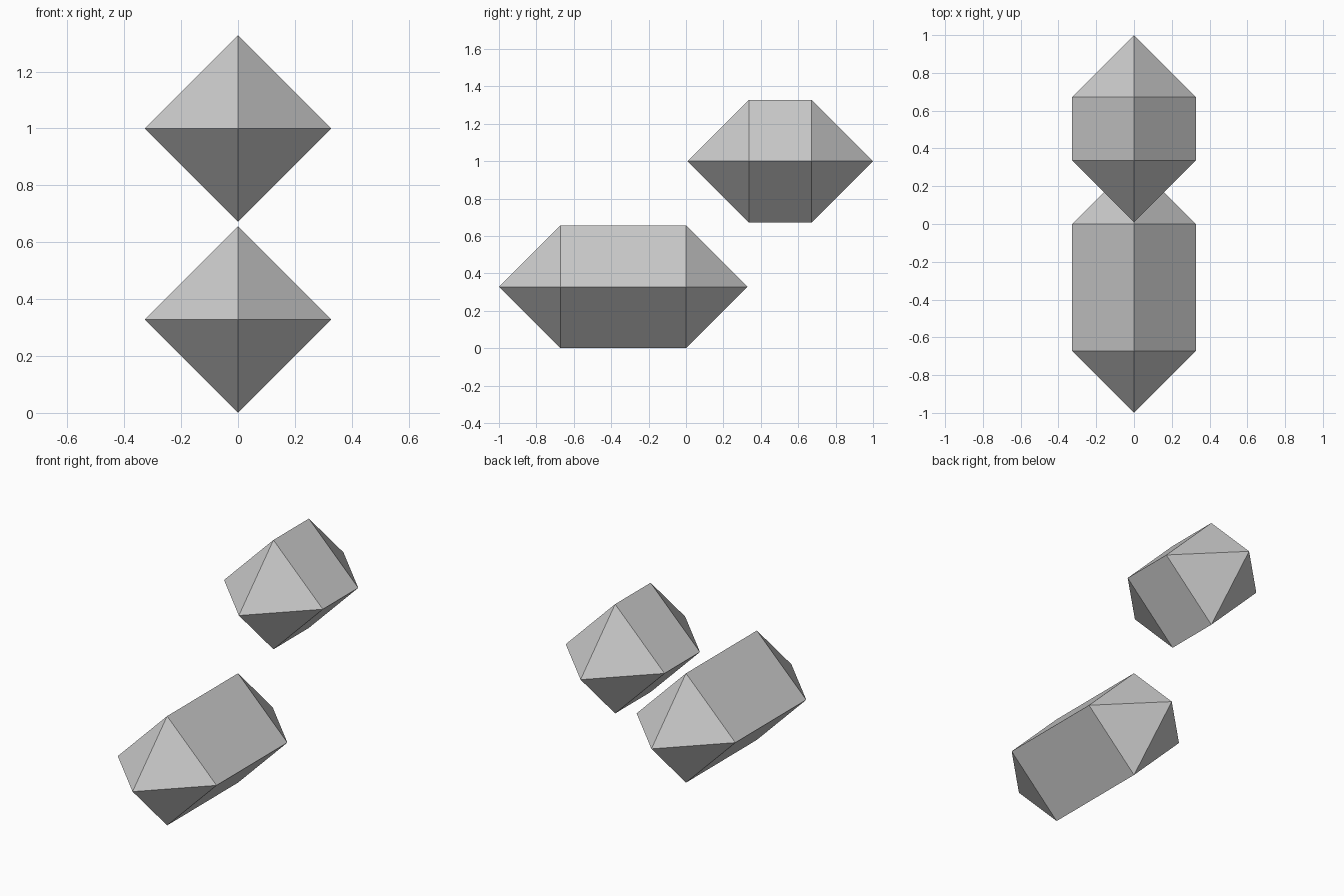
import bpy
import bmesh
from math import cos, sin, pi

if "Cube" in bpy.data.objects:
    bpy.data.objects.remove(bpy.data.objects["Cube"], do_unlink=True)

# One plain grey for both crystals
grey = bpy.data.materials.new("light grey")
grey.use_nodes = True
color = (0.6, 0.6, 0.6, 1)
grey.diffuse_color = color
grey.node_tree.nodes["Principled BSDF"].inputs["Base Color"].default_value = color

RADIUS = 0.328


def crystal(name, y, z, half_ridge):
    """Square prism on edge along y, with a pyramid on each end."""
    bm = bmesh.new()
    back, front = [
        [bm.verts.new((RADIUS * cos(i * pi / 2), end * half_ridge, RADIUS * sin(i * pi / 2)))
         for i in range(4)]
        for end in (1, -1)
    ]
    back_tip = bm.verts.new((0, half_ridge + RADIUS, 0))
    front_tip = bm.verts.new((0, -half_ridge - RADIUS, 0))
    for i in range(4):
        j = (i + 1) % 4
        bm.faces.new((back[i], back[j], front[j], front[i]))
        bm.faces.new((back[i], back[j], back_tip))
        bm.faces.new((front[i], front[j], front_tip))
    bmesh.ops.recalc_face_normals(bm, faces=bm.faces[:])
    mesh = bpy.data.meshes.new(name)
    bm.to_mesh(mesh)
    bm.free()
    mesh.materials.append(grey)
    obj = bpy.data.objects.new(name, mesh)
    obj.location = (0, y, z)
    bpy.context.collection.objects.link(obj)


# Long crystal on the ground, short one above and behind it
crystal("lower_long_crystal", -0.336, RADIUS, 0.336)
crystal("upper_short_crystal", 0.504, 1.0, 0.168)
